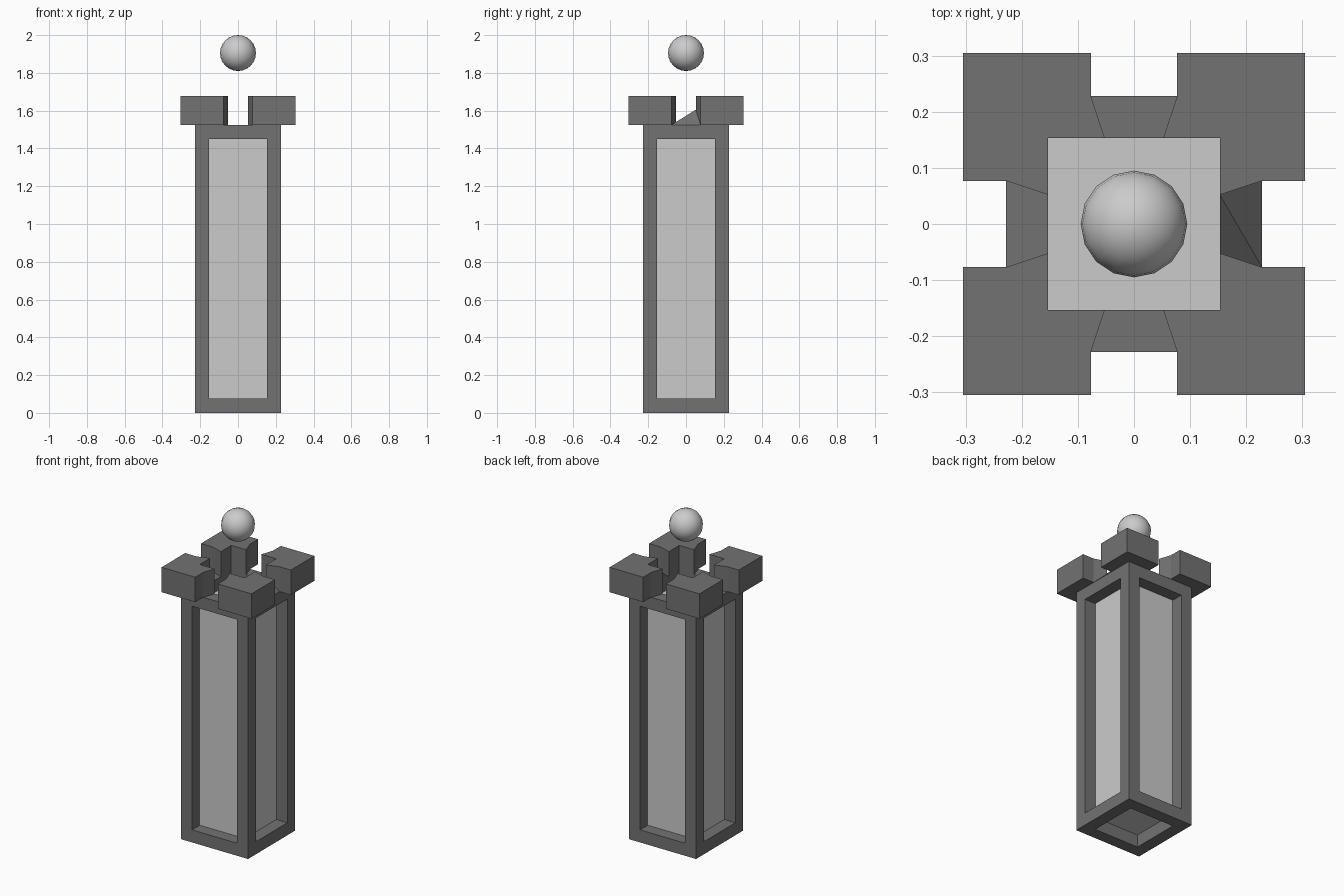
import bpy, bmesh

if "Cube" in bpy.data.objects:
    bpy.data.objects.remove(bpy.data.objects["Cube"])

W, I, TOP, CROWN = 0.228, 0.153, 1.525, 1.678

dark = bpy.data.materials.new("dark_grey")
dark.diffuse_color = (0.17, 0.17, 0.17, 1)
dark.use_nodes = True
dark.node_tree.nodes["Principled BSDF"].inputs["Base Color"].default_value = dark.diffuse_color


def finish(name, bm, mat=None):
    bmesh.ops.remove_doubles(bm, verts=bm.verts, dist=1e-5)
    bmesh.ops.recalc_face_normals(bm, faces=bm.faces)
    me = bpy.data.meshes.new(name)
    bm.to_mesh(me)
    bm.free()
    ob = bpy.data.objects.new(name, me)
    bpy.context.collection.objects.link(ob)
    if mat:
        me.materials.append(mat)
    return ob


# Open frame: 3x3x3 cells, keeping only the edge bars and their outer skin
grid = [(-W, -I, I, W), (-W, -I, I, W), (0, 0.077, 1.45, TOP)]


def solid(c):
    return all(0 <= k <= 2 for k in c) and sum(k != 1 for k in c) >= 2


bm = bmesh.new()
for n in range(27):
    c = (n // 9, n // 3 % 3, n % 3)
    if not solid(c):
        continue
    for ax in range(3):
        for side in (0, 1):
            nb = list(c)
            nb[ax] += 2 * side - 1
            if solid(nb):
                continue
            u, v = (ax + 1) % 3, (ax + 2) % 3
            quad = []
            for du, dv in ((0, 0), (1, 0), (1, 1), (0, 1)):
                p = [0, 0, 0]
                p[ax] = grid[ax][c[ax] + side]
                p[u] = grid[u][c[u] + du]
                p[v] = grid[v][c[v] + dv]
                quad.append(bm.verts.new(p))
            if not side:
                quad.reverse()
            bm.faces.new(quad)
finish("frame", bm, dark)

# Pale core filling the frame
bm = bmesh.new()
bmesh.ops.create_cube(bm, size=1)
for v in bm.verts:
    v.co = (v.co.x * 2 * I, v.co.y * 2 * I, 1.45 if v.co.z > 0 else 0.077)
finish("core_panel", bm)

# Four overhanging corner battlements
profile = [(0.077, 0.305), (0.077, W), (0.052, I), (I, I),
           (I, 0.052), (W, 0.077), (0.305, 0.077), (0.305, 0.305)]
for sx, sy, label in ((1, 1, "back_right"), (-1, 1, "back_left"),
                      (1, -1, "front_right"), (-1, -1, "front_left")):
    bm = bmesh.new()
    f = bm.faces.new([bm.verts.new((x * sx, y * sy, TOP)) for x, y in profile])
    r = bmesh.ops.extrude_face_region(bm, geom=[f], use_keep_orig=True)
    for e in r["geom"]:
        if isinstance(e, bmesh.types.BMVert):
            e.co.z = CROWN
    finish("battlement_" + label, bm, dark)

# Sloped sill in the right-hand gap
bm = bmesh.new()
a, b, c, d, e = [bm.verts.new(p) for p in (
    (W, -0.077, TOP), (W, 0.077, TOP), (I, 0.052, 1.605),
    (I, -0.052, TOP), (I, 0.052, TOP))]
for vs in ((a, b, c), (a, c, d), (d, c, e), (b, e, c), (a, d, e, b)):
    bm.faces.new(vs)
finish("gap_ramp", bm, dark)

# Floating ball
bpy.ops.mesh.primitive_uv_sphere_add(segments=16, ring_count=12, radius=0.095,
                                     location=(0, 0, 1.905))
bpy.context.object.name = "floating_ball"
bpy.ops.object.shade_smooth()
